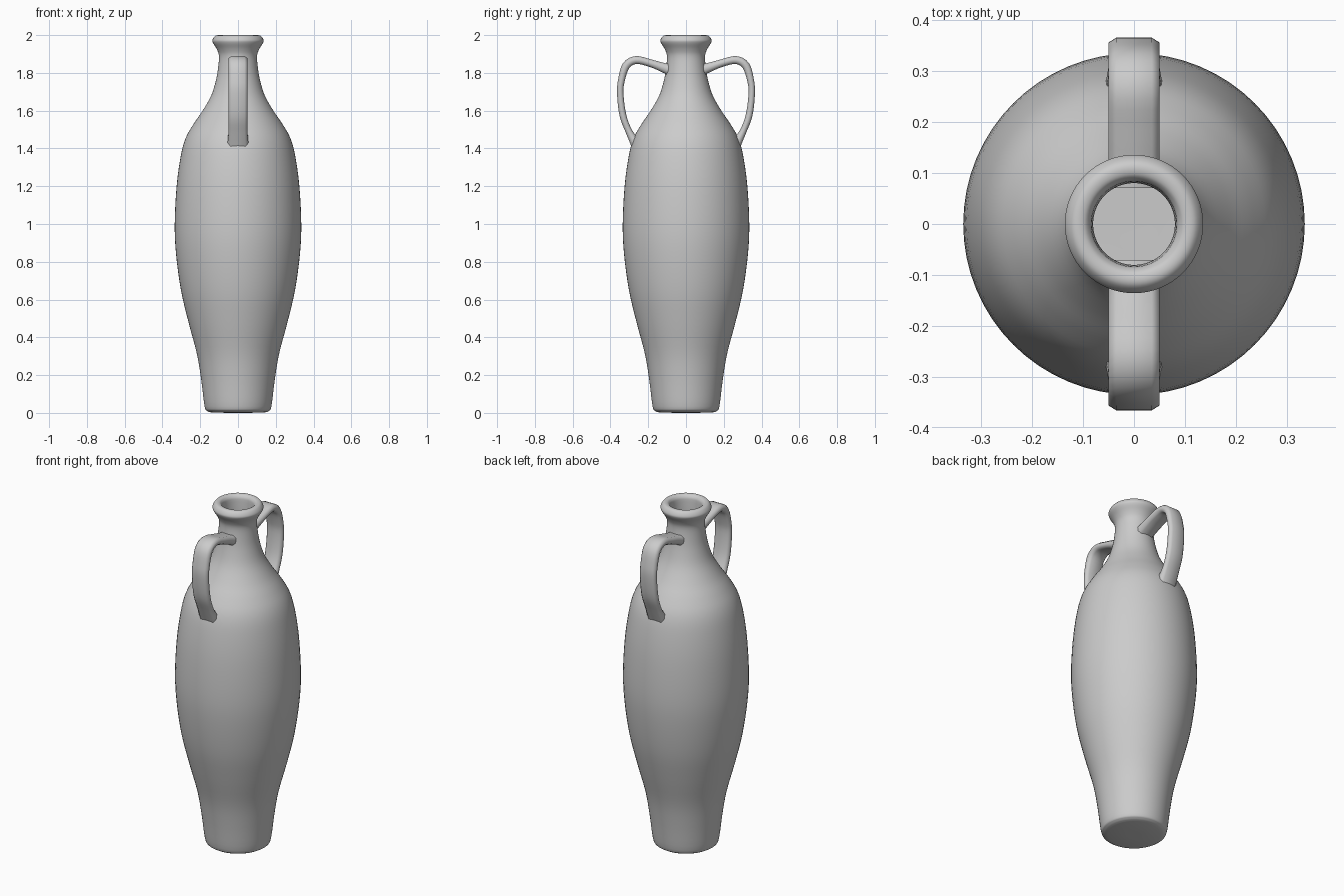
import bpy, bmesh, math
from mathutils import Vector

if "Cube" in bpy.data.objects:
    bpy.data.objects.remove(bpy.data.objects["Cube"])


def spline(points, steps):
    """Catmull-Rom samples through a short list of tuples."""
    p = [Vector(q) for q in points]
    p = [2 * p[0] - p[1]] + p + [2 * p[-1] - p[-2]]
    out = []
    for i in range(1, len(p) - 2):
        a, b, c, d = p[i - 1:i + 3]
        for k in range(steps):
            t = k / steps
            out.append(0.5 * (2 * b + (c - a) * t + (2 * a - 5 * b + 4 * c - d) * t * t
                              + (3 * b - a - 3 * c + d) * t ** 3))
    return out + [p[-2]]


def skin(name, rings, angle):
    """Join closed rings of points into a capped smooth skin."""
    bm = bmesh.new()
    loops = [[bm.verts.new(v) for v in ring] for ring in rings]
    n = len(loops[0])
    for a, b in zip(loops, loops[1:]):
        for i in range(n):
            j = (i + 1) % n
            bm.faces.new((a[i], a[j], b[j], b[i]))
    bm.faces.new(loops[0][::-1])
    bm.faces.new(loops[-1])
    bmesh.ops.recalc_face_normals(bm, faces=bm.faces)
    mesh = bpy.data.meshes.new(name)
    bm.to_mesh(mesh)
    bm.free()
    ob = bpy.data.objects.new(name, mesh)
    bpy.context.collection.objects.link(ob)
    bpy.ops.object.select_all(action='DESELECT')
    ob.select_set(True)
    bpy.context.view_layer.objects.active = ob
    bpy.ops.object.shade_smooth_by_angle(angle=math.radians(angle))
    return ob


# Hollow vessel: outer wall, rolled lip, then inner wall down to the floor
outer = [(0.14, 0.002), (0.163, 0.01), (0.177, 0.035), (0.194, 0.17), (0.217, 0.31),
         (0.262, 0.48), (0.302, 0.65), (0.328, 0.84), (0.335, 1.0), (0.325, 1.2),
         (0.303, 1.36), (0.277, 1.455), (0.235, 1.53), (0.187, 1.60), (0.142, 1.68),
         (0.117, 1.76), (0.105, 1.83), (0.101, 1.89), (0.112, 1.925), (0.132, 1.958),
         (0.135, 1.975), (0.122, 1.995), (0.105, 1.999)]
inner = [(0.09, 1.99), (0.083, 1.96), (0.083, 1.83), (0.12, 1.68), (0.21, 1.53),
         (0.28, 1.36), (0.313, 1.0), (0.28, 0.65), (0.195, 0.31), (0.155, 0.05),
         (0.12, 0.025), (0.03, 0.022)]
SEG = 64
rings = [[(0.0, 0.0, 0.0)]]
rings = [[(r * math.cos(2 * math.pi * i / SEG), r * math.sin(2 * math.pi * i / SEG), z)
          for i in range(SEG)] for r, z in [(0.04, 0.0)] + spline(outer + inner, 4)]
skin("vessel", rings, 60)

# Strap handles: y, z, half thickness and half width along the path
path = [(0.08, 1.815, 0.032, 0.052), (0.12, 1.828, 0.025, 0.05), (0.19, 1.852, 0.02, 0.05),
        (0.265, 1.868, 0.021, 0.05), (0.317, 1.838, 0.021, 0.05), (0.342, 1.76, 0.018, 0.05),
        (0.348, 1.69, 0.017, 0.05), (0.334, 1.575, 0.018, 0.05), (0.302, 1.49, 0.018, 0.05),
        (0.265, 1.425, 0.028, 0.056)]
section = [(-1, -0.45), (-0.7, -1), (0.7, -1), (1, -0.45),
           (1, 0.45), (0.7, 1), (-0.7, 1), (-1, 0.45)]


def handle(name, side):
    pts = spline(path, 4)
    rings = []
    for i, p in enumerate(pts):
        d = (pts[min(i + 1, len(pts) - 1)] - pts[max(i - 1, 0)]).to_2d().normalized()
        rings.append([(u * p[3], side * (p[0] - d.y * v * p[2]), p[1] + d.x * v * p[2])
                      for u, v in section])
    skin(name, rings, 75)


handle("front_handle", -1)
handle("back_handle", 1)
